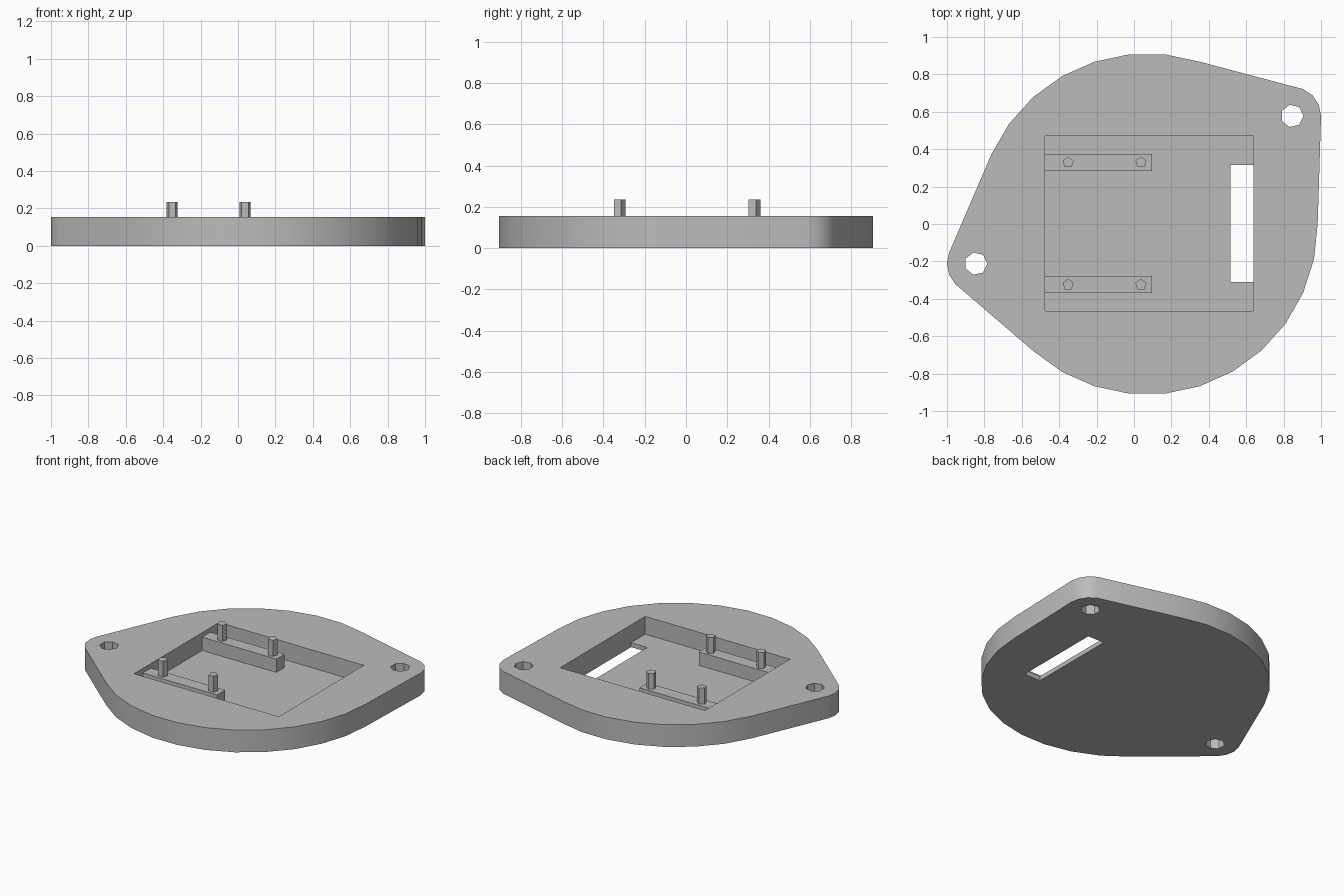
import bpy, bmesh
from math import cos, sin, pi, radians

cube = bpy.data.objects.get("Cube")
if cube:
    bpy.data.objects.remove(cube, do_unlink=True)

grey = bpy.data.materials.new("plain_grey")
grey.use_nodes = True
colour = (0.5, 0.5, 0.5, 1)
grey.diffuse_color = colour
grey.node_tree.nodes["Principled BSDF"].inputs["Base Color"].default_value = colour

THICK, FLOOR, BAR_TOP, PIN_TOP = 0.155, 0.031, 0.124, 0.235
EARS = [(-0.845, -0.212), (0.845, 0.578)]


def ring(cx, cy, r, n, start=0.0):
    return [(cx + r * cos(start + 2 * pi * i / n), cy + r * sin(start + 2 * pi * i / n))
            for i in range(n)]


def rect(x0, x1, y0, y1):
    return [(x0, y0), (x1, y0), (x1, y1), (x0, y1)]


def hull_prism(name, points, z0, z1):
    """Upright prism around the convex outline of the points."""
    bm = bmesh.new()
    for z in (z0, z1):
        for x, y in points:
            bm.verts.new((x, y, z))
    bmesh.ops.convex_hull(bm, input=bm.verts[:])
    loose = [v for v in bm.verts if not v.link_faces]
    bmesh.ops.delete(bm, geom=loose, context='VERTS')
    bmesh.ops.dissolve_limit(bm, angle_limit=radians(0.5), verts=bm.verts[:], edges=bm.edges[:])
    bmesh.ops.recalc_face_normals(bm, faces=bm.faces[:])
    mesh = bpy.data.meshes.new(name)
    bm.to_mesh(mesh)
    bm.free()
    mesh.materials.append(grey)
    obj = bpy.data.objects.new(name, mesh)
    bpy.context.collection.objects.link(obj)
    return obj


def cut(target, cutter):
    cutter.hide_render = True
    mod = target.modifiers.new("cut", 'BOOLEAN')
    mod.operation, mod.solver, mod.object = 'DIFFERENCE', 'EXACT', cutter
    bpy.context.view_layer.objects.active = target
    bpy.ops.object.modifier_apply(modifier=mod.name)
    bpy.data.objects.remove(cutter, do_unlink=True)


# Base plate: a large disc blended into two rounded mounting ears
outline = ring(0.07, 0, 0.912, 30)
for x, y in EARS:
    outline += ring(x, y, 0.155, 16)
plate = hull_prism("base_plate", outline, 0, THICK)

# Pocket, cable slot and ear holes
cut(plate, hull_prism("pocket_cutter", rect(-0.475, 0.64, -0.465, 0.47), FLOOR, 0.3))
cut(plate, hull_prism("slot_cutter", rect(0.515, 0.64, -0.31, 0.315), -0.1, 0.1))
for x, y in EARS:
    cut(plate, hull_prism("hole_cutter", ring(x, y, 0.061, 7), -0.1, 0.3))

bpy.ops.object.select_all(action='DESELECT')
plate.select_set(True)
bpy.context.view_layer.objects.active = plate
bpy.ops.object.shade_smooth_by_angle(angle=radians(30))

# Support bars in the pocket, each with two five-sided locating pins
for side, y in (("back", 0.329), ("front", -0.324)):
    hull_prism(side + "_support_bar", rect(-0.475, 0.097, y - 0.045, y + 0.045), FLOOR, BAR_TOP)
    for end, x in (("right", -0.352), ("left", 0.037)):
        hull_prism(f"{side}_{end}_pin", ring(x, y, 0.031, 5, pi / 2), BAR_TOP, PIN_TOP)
